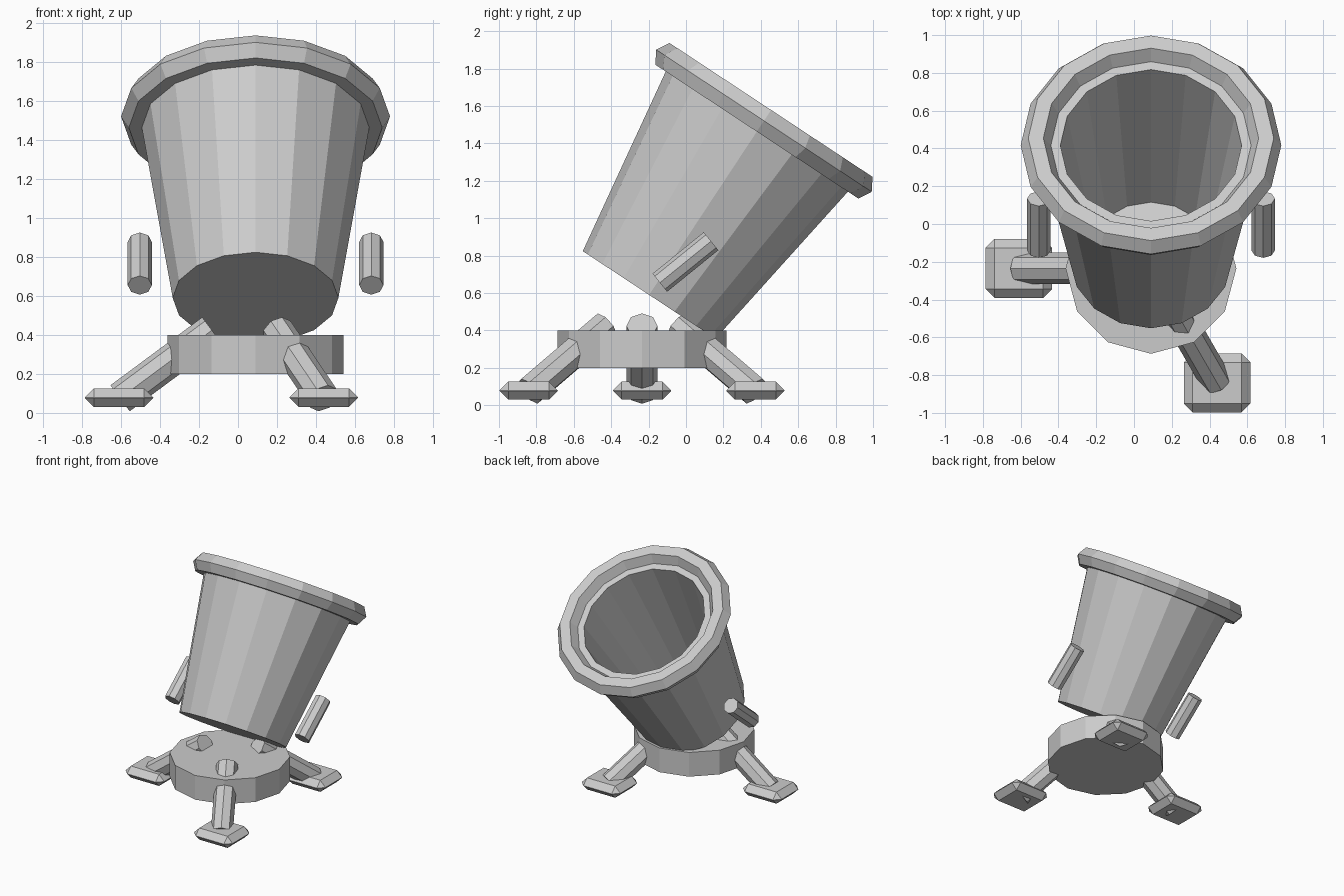
import bpy, bmesh
from math import sin, cos, pi, radians
from mathutils import Vector, Matrix

if "Cube" in bpy.data.objects:
    bpy.data.objects.remove(bpy.data.objects["Cube"])

CX, CY = 0.09, -0.235          # centre of the base
TILT = radians(33.4)           # lean of the barrel towards +y


def finish(name, bm, matrix=Matrix()):
    bmesh.ops.recalc_face_normals(bm, faces=bm.faces)
    mesh = bpy.data.meshes.new(name)
    bm.to_mesh(mesh)
    bm.free()
    ob = bpy.data.objects.new(name, mesh)
    ob.matrix_world = matrix
    bpy.context.collection.objects.link(ob)
    return ob


def lathe(name, profile, sides, matrix, closed=False):
    """Spin (radius, height) points around z."""
    bm = bmesh.new()
    rings = []
    for r, z in profile:
        if r == 0:
            rings.append([bm.verts.new((0, 0, z))] * sides)
        else:
            rings.append([bm.verts.new((r * cos(2 * pi * i / sides), r * sin(2 * pi * i / sides), z))
                          for i in range(sides)])
    pairs = list(zip(rings, rings[1:])) + ([(rings[-1], rings[0])] if closed else [])
    for a, b in pairs:
        for i in range(sides):
            j = (i + 1) % sides
            bm.faces.new(list(dict.fromkeys((a[i], a[j], b[j], b[i]))))
    return finish(name, bm, matrix)


def rod(name, p, q, r, sides=8):
    """Capped cylinder from p to q."""
    p, q = Vector(p), Vector(q)
    bm = bmesh.new()
    bmesh.ops.create_cone(bm, cap_ends=True, segments=sides, radius1=r, radius2=r, depth=(q - p).length)
    rot = (q - p).to_track_quat('Z', 'Y').to_matrix().to_4x4()
    return finish(name, bm, Matrix.Translation((p + q) / 2) @ rot)


# Hollow tapered barrel, leaning back, with a hexagonal-section rim
barrel_pose = Matrix.Translation((CX, -0.197, 0.59)) @ Matrix.Rotation(-TILT, 4, 'X')
lathe("barrel", [(0, 0), (0.425, 0), (0.594, 1.115), (0.48, 1.115), (0.33, 0.067), (0, 0.067)],
      16, barrel_pose)
rim = [(0.61 + 0.08 * cos(k * pi / 3), 1.115 + 0.08 * sin(k * pi / 3)) for k in range(6)]
lathe("barrel_rim", rim, 16, barrel_pose, closed=True)

# Side pins
for side, s in (("left", -1), ("right", 1)):
    x = CX + s * 0.594
    rod(f"{side}_pin", (x, -0.14, 0.655), (x, 0.134, 0.877), 0.062)

# Round base
lathe("base", [(0, 0.2), (0.452, 0.2), (0.452, 0.4), (0, 0.4)], 12, Matrix.Translation((CX, CY, 0)))

# Three splayed legs with chamfered feet
for n, angle in enumerate((60, 180, 300), 1):
    c, s = cos(radians(angle)), sin(radians(angle))
    rod(f"leg_{n}", (CX + 0.695 * c, CY + 0.695 * s, 0.075),
        (CX + 0.224 * c, CY + 0.224 * s, 0.424), 0.083)
    bm = bmesh.new()
    bmesh.ops.create_cube(bm, size=1, matrix=Matrix.Diagonal((0.352, 0.312, 0.096, 1)))
    bmesh.ops.bevel(bm, geom=bm.edges[:], offset=0.047, segments=1, affect='EDGES', clamp_overlap=True)
    finish(f"foot_{n}", bm, Matrix.Translation((CX + 0.7 * c, CY + 0.7 * s, 0.078)))
